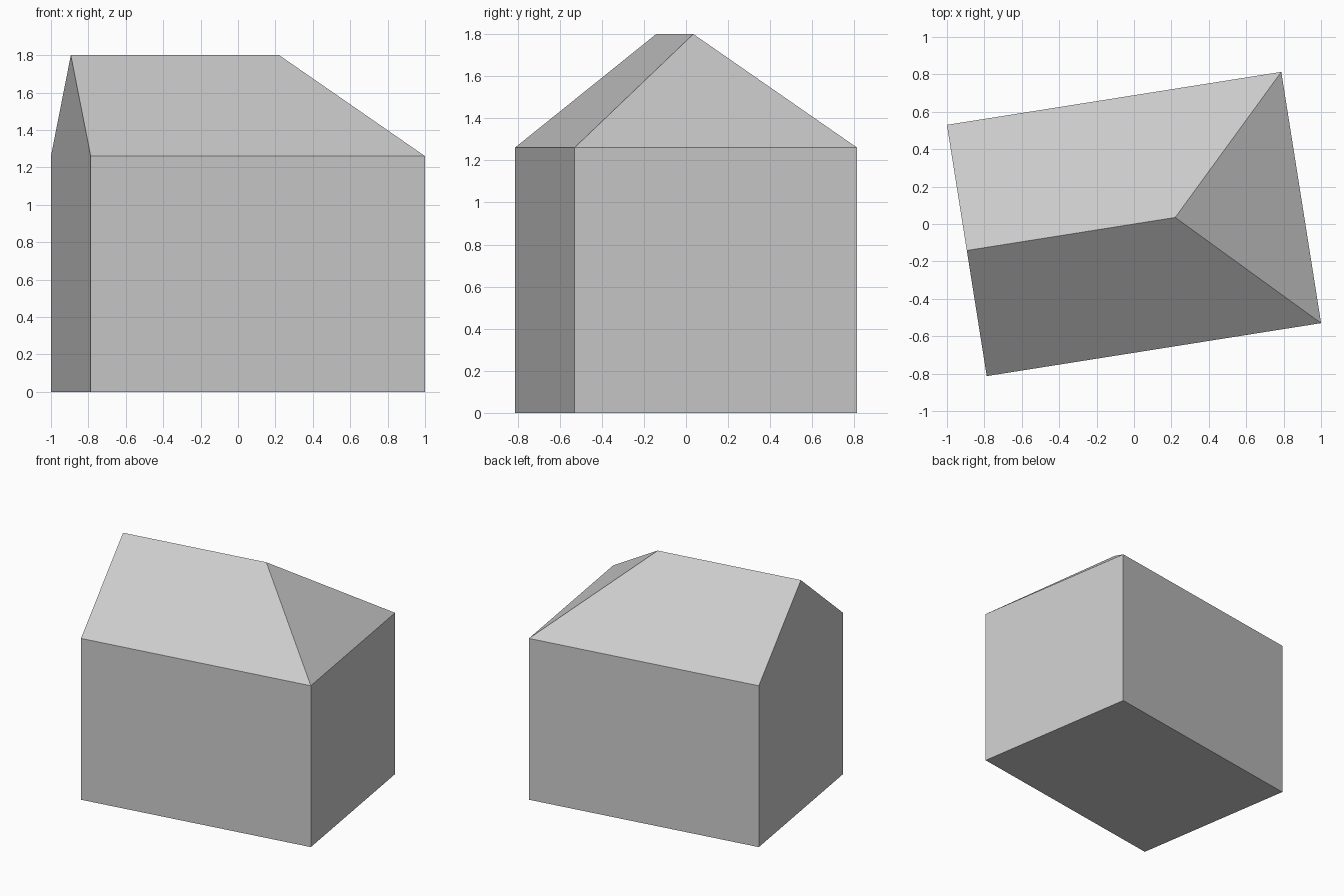
import bpy, bmesh, math
from mathutils import Matrix, Vector

cube = bpy.data.objects.get("Cube")
if cube:
    bpy.data.objects.remove(cube, do_unlink=True)

LENGTH, WIDTH, EAVES, RIDGE = 1.81, 1.36, 1.26, 1.80
HIP_X = 0.223      # where the ridge stops at the hipped end
TURN = math.radians(9)

# One plain grey for the whole building
grey = bpy.data.materials.new("plain grey")
grey.use_nodes = True
colour = (0.6, 0.6, 0.6, 1)
grey.diffuse_color = colour
grey.node_tree.nodes["Principled BSDF"].inputs["Base Color"].default_value = colour

# Gable profile, swept along the length of the building
bm = bmesh.new()
w = WIDTH / 2
profile = [(-w, 0), (w, 0), (w, EAVES), (0, RIDGE), (-w, EAVES)]
gable = bm.faces.new([bm.verts.new((-LENGTH / 2, y, z)) for y, z in profile])
swept = bmesh.ops.extrude_face_region(bm, geom=[gable], use_keep_orig=True)
far = [v for v in swept["geom"] if isinstance(v, bmesh.types.BMVert)]
bmesh.ops.translate(bm, verts=far, vec=Vector((LENGTH, 0, 0)))

# Split the far end at the eaves and lean its peak back to form the hip
eaves_corners = [v for v in far if abs(v.co.z - EAVES) < 0.001]
bmesh.ops.connect_verts(bm, verts=eaves_corners)
peak = max(far, key=lambda v: v.co.z)
peak.co.x = HIP_X

bmesh.ops.rotate(bm, verts=bm.verts, matrix=Matrix.Rotation(TURN, 3, "Z"))
bmesh.ops.recalc_face_normals(bm, faces=bm.faces)

mesh = bpy.data.meshes.new("house_shell")
bm.to_mesh(mesh)
bm.free()
mesh.materials.append(grey)
house = bpy.data.objects.new("house_shell", mesh)
bpy.context.collection.objects.link(house)
